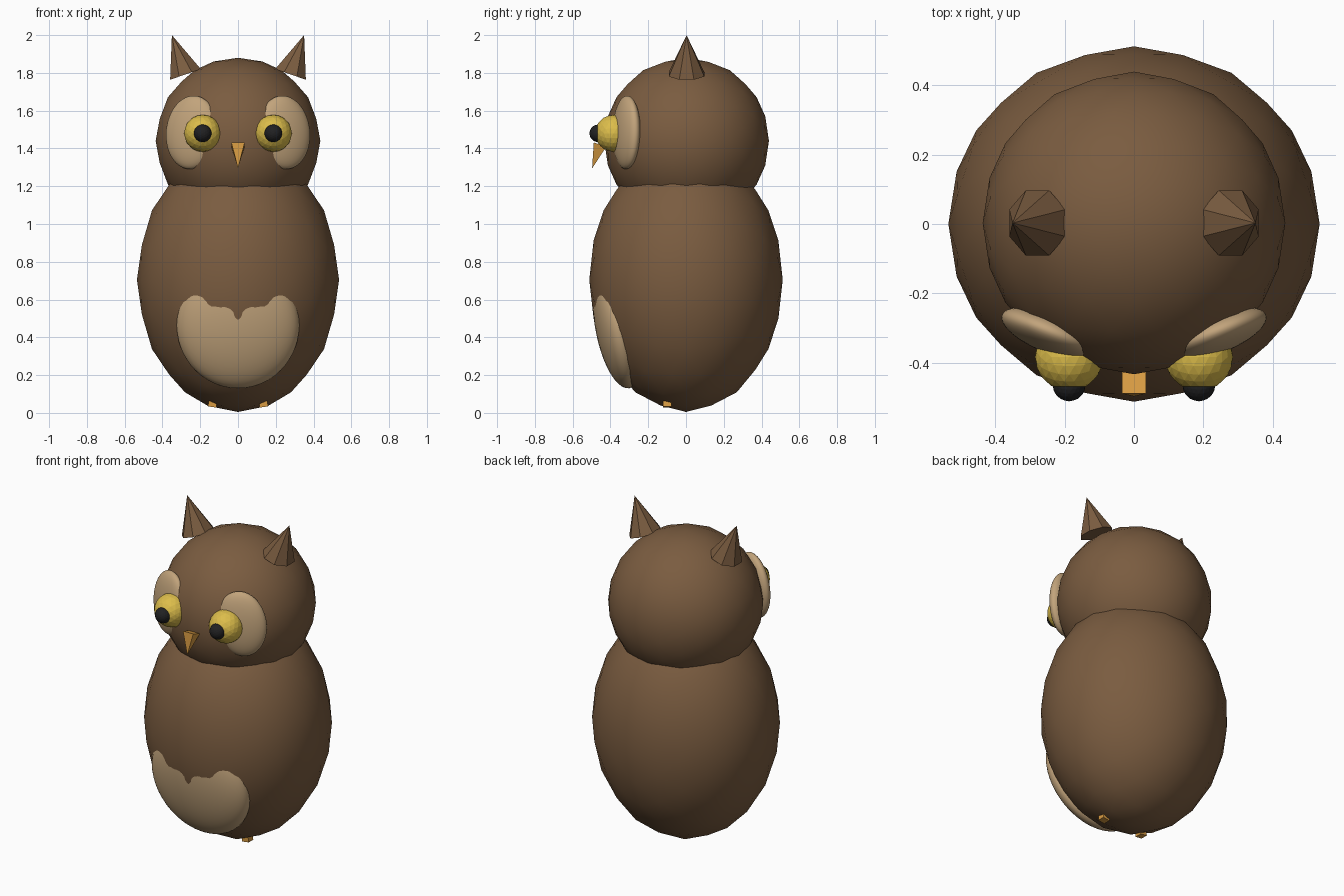
import bpy, bmesh, math
from mathutils import Matrix, Vector

cube = bpy.data.objects.get("Cube")
if cube:
    bpy.data.objects.remove(cube, do_unlink=True)


def material(name, color):
    m = bpy.data.materials.new(name)
    m.use_nodes = True
    m.diffuse_color = (*color, 1)
    bsdf = m.node_tree.nodes["Principled BSDF"]
    bsdf.inputs["Base Color"].default_value = (*color, 1)
    bsdf.inputs["Roughness"].default_value = 0.8
    return m


brown = material("feather_brown", (0.195, 0.107, 0.051))
tan = material("feather_tan", (0.54, 0.37, 0.20))
yellow = material("eye_yellow", (0.72, 0.51, 0.07))
black = material("pupil_black", (0.015, 0.015, 0.016))
orange = material("beak_orange", (0.69, 0.33, 0.055))


def finish(name, bm, mat, loc, rot=None, smooth=False):
    """Rotate and place the mesh, then make it an object."""
    bm.transform(Matrix.Translation(loc) @ (rot or Matrix()))
    bmesh.ops.recalc_face_normals(bm, faces=bm.faces)
    for f in bm.faces:
        f.smooth = smooth
    mesh = bpy.data.meshes.new(name)
    bm.to_mesh(mesh)
    bm.free()
    mesh.materials.append(mat)
    obj = bpy.data.objects.new(name, mesh)
    bpy.context.collection.objects.link(obj)
    return obj


def ball(name, mat, loc, size, rot=None, detail=3, smooth=True):
    """Ellipsoid from an icosphere turned so that an edge lies across its top."""
    bm = bmesh.new()
    bmesh.ops.create_icosphere(bm, subdivisions=detail, radius=1)
    turn = Matrix.Rotation(-math.atan(2) / 2, 4, 'Y')
    bm.transform(Matrix.Diagonal((*size, 1)) @ turn)
    return finish(name, bm, mat, loc, rot, smooth)


def spike(name, mat, base, tip, sides, half_x, half_y):
    """Cone from base to tip; half sizes are measured to its flats."""
    base, tip = Vector(base), Vector(tip)
    axis = tip - base
    bm = bmesh.new()
    bmesh.ops.create_cone(bm, cap_ends=True, segments=sides,
                          radius1=1 / math.cos(math.pi / sides), radius2=0,
                          depth=axis.length)
    bm.transform(Matrix.Rotation(math.pi / sides, 4, 'Z'))
    bm.transform(Matrix.Diagonal((half_x, half_y, 1, 1)))
    # Tilt the cone in the plane that its axis leans in
    if abs(axis.x) > abs(axis.y):
        rot = Matrix.Rotation(math.atan2(axis.x, axis.z), 4, 'Y')
    else:
        rot = Matrix.Rotation(math.atan2(-axis.y, axis.z), 4, 'X')
    return finish(name, bm, mat, (base + tip) / 2, rot)


# Body, head and belly
ball("body", brown, (0, 0, 0.705), (0.535, 0.512, 0.7))
ball("head", brown, (0, 0.003, 1.44), (0.436, 0.436, 0.44))
ball("belly_patch", tan, (0, -0.36, 0.465), (0.325, 0.122, 0.34),
     Matrix.Rotation(math.radians(10), 4, 'X'), detail=4)

# Paired parts
for side, s in (("left", 1), ("right", -1)):
    lean = (Matrix.Rotation(s * math.radians(-6), 4, 'Y')
            @ Matrix.Rotation(s * math.radians(22), 4, 'Z'))
    ball(side + "_eye_patch", tan, (s * 0.245, -0.315, 1.485),
         (0.145, 0.055, 0.195), lean, detail=4)
    ball(side + "_eye", yellow, (s * 0.187, -0.383, 1.48), (0.098,) * 3,
         smooth=False)
    ball(side + "_pupil", black, (s * 0.187, -0.464, 1.48), (0.047,) * 3,
         smooth=False)
    spike(side + "_ear", brown, (s * 0.278, 0.003, 1.792),
          (s * 0.35, 0.003, 2.0), 8, 0.086, 0.094)

    # Foot
    bm = bmesh.new()
    bmesh.ops.create_cube(bm, size=1)
    bm.transform(Matrix.Diagonal((0.045, 0.045, 0.03, 1)))
    finish(side + "_foot", bm, orange, (s * 0.135, -0.1, 0.046),
           Matrix.Rotation(s * math.radians(-8), 4, 'Y'))

# Beak
spike("beak", orange, (0, -0.455, 1.42), (0, -0.497, 1.295), 4, 0.035, 0.035)
